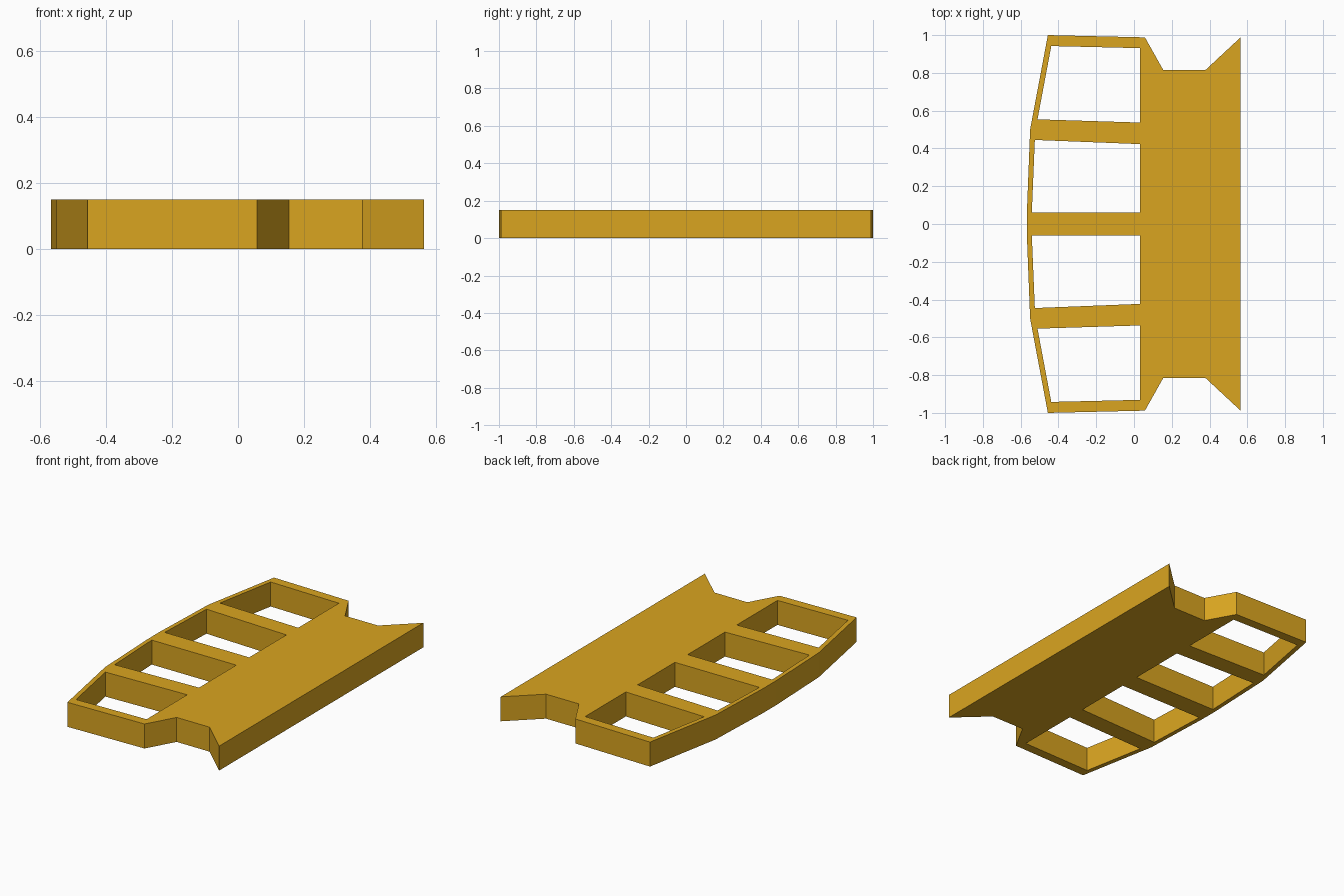
import bpy, bmesh

if "Cube" in bpy.data.objects:
    bpy.data.objects.remove(bpy.data.objects["Cube"])

THICKNESS = 0.15

gold = bpy.data.materials.new("gold")
gold.diffuse_color = (0.701, 0.376, 0.0144, 1)
gold.use_nodes = True
gold.node_tree.nodes["Principled BSDF"].inputs["Base Color"].default_value = gold.diffuse_color


def mirrored(loop):
    return [(x, -y) for x, y in reversed(loop)]


# Upper half of the outline, from the curved side round to the straight side
half = [(-0.567, 0.06), (-0.55, 0.50), (-0.456, 1.0), (0.058, 0.988),
        (0.155, 0.815), (0.378, 0.815), (0.564, 0.988)]
outline = half + mirrored(half)

# Window openings in the upper half
outer_window = [(-0.438, 0.942), (0.032, 0.931), (0.032, 0.537), (-0.511, 0.554)]
inner_window = [(-0.525, 0.445), (0.032, 0.423), (0.032, 0.062), (-0.541, 0.062)]
windows = [outer_window, inner_window, mirrored(outer_window), mirrored(inner_window)]

# Fill the outline around the openings, then extrude it to a plate
bm = bmesh.new()
for loop in [outline] + windows:
    verts = [bm.verts.new((x, y, 0)) for x, y in loop]
    for a, b in zip(verts, verts[1:] + verts[:1]):
        bm.edges.new((a, b))
bmesh.ops.triangle_fill(bm, edges=bm.edges[:], use_beauty=True, normal=(0, 0, 1))
top = bmesh.ops.extrude_face_region(bm, geom=bm.faces[:], use_keep_orig=True)
bmesh.ops.translate(bm, vec=(0, 0, THICKNESS),
                    verts=[g for g in top["geom"] if isinstance(g, bmesh.types.BMVert)])
bmesh.ops.recalc_face_normals(bm, faces=bm.faces[:])

mesh = bpy.data.meshes.new("windowed_plate")
bm.to_mesh(mesh)
bm.free()
mesh.materials.append(gold)
plate = bpy.data.objects.new("windowed_plate", mesh)
bpy.context.collection.objects.link(plate)
